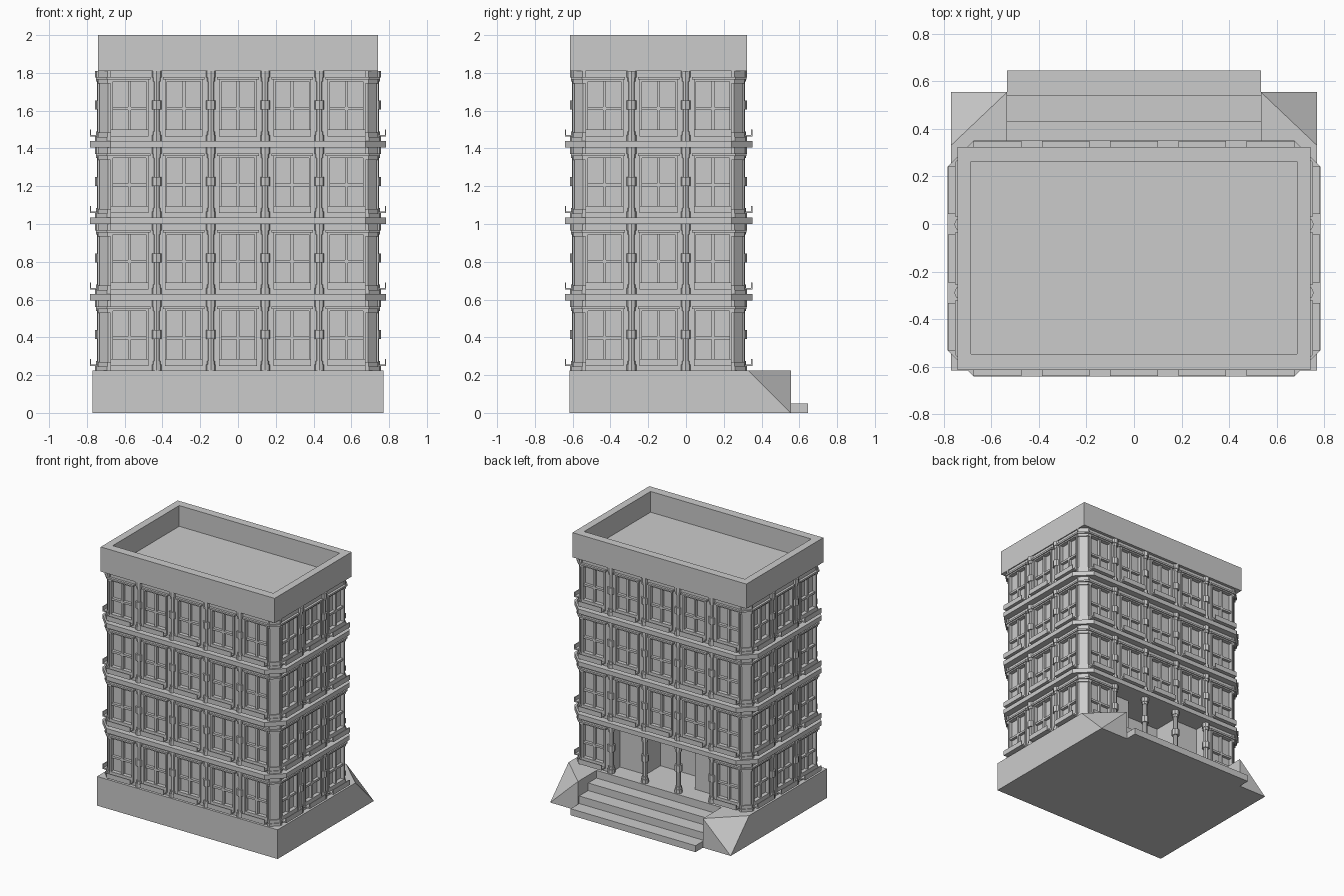
import bpy, bmesh, math
from mathutils import Vector

if "Cube" in bpy.data.objects:
    bpy.data.objects.remove(bpy.data.objects["Cube"])

CY = -0.145                 # centre of the tower in y
HX, HY = 0.754, 0.466       # reference half sizes of the facade
BAY = 0.287
FLOORS = [0.225, 0.63, 1.035, 1.44]
H = 0.37                    # wall height of one storey
parts = {}


def bm_of(name):
    return parts.setdefault(name, bmesh.new())


def prism(name, pts, z0, z1):
    bm = bm_of(name)
    lo = [bm.verts.new((x, y, z0)) for x, y in pts]
    hi = [bm.verts.new((x, y, z1)) for x, y in pts]
    n = len(pts)
    bm.faces.new(lo[::-1])
    bm.faces.new(hi)
    for i in range(n):
        j = (i + 1) % n
        bm.faces.new((lo[i], lo[j], hi[j], hi[i]))


def rect(x0, x1, y0, y1):
    return [(x0, y0), (x1, y0), (x1, y1), (x0, y1)]


def chamfered(hx, hy, c):
    q = [(hx, hy - c), (hx - c, hy)]
    pts = q + [(-x, y) for x, y in q[::-1]]
    pts += [(-x, -y) for x, y in q] + [(x, -y) for x, y in q[::-1]]
    return [(x, y + CY) for x, y in pts]


# Facade sides: outward normal, distance to reference plane, number of bays
SIDES = [((0, -1), HY, 5), ((0, 1), HY, 5), ((1, 0), HX, 3), ((-1, 0), HX, 3)]


def at(side, u, d):
    (nx, ny), dist, _ = side
    return (nx * (dist + d) - ny * u, ny * (dist + d) + nx * u + CY)


def slab(name, side, u0, u1, d0, d1, z0, z1):
    prism(name, [at(side, u0, d0), at(side, u1, d0), at(side, u1, d1), at(side, u0, d1)], z0, z1)


def window(side, u, z):
    b, t, w = z + 0.03, z + 0.327, 0.1
    f = ("window_frames", side)
    for s in (-1, 1):
        a, c = sorted((u + s * w, u + s * (w - 0.012)))
        slab(*f, a, c, -0.045, -0.01, b, t)
    slab(*f, u - w, u + w, -0.045, -0.01, t - 0.012, t)
    slab(*f, u - w, u + w, -0.045, -0.01, b, b + 0.03)
    slab(*f, u - 0.008, u + 0.008, -0.045, -0.018, b, t)
    slab(*f, u - w, u + w, -0.045, -0.018, z + 0.163, z + 0.179)
    # sill tray with raised lip, and lintel
    slab("window_sills", side, u - w, u + w, -0.03, 0.03, z + 0.022, z + 0.032)
    slab("window_sills", side, u - w, u + w, 0.023, 0.03, z + 0.022, z + 0.06)
    slab("window_lintels", side, u - w - 0.01, u + w + 0.01, -0.03, -0.002, z + 0.325, z + 0.338)
    # wall above and below the opening
    slab("wall_panels", side, u - w, u + w, -0.045, -0.02, z, z + 0.03)
    slab("wall_panels", side, u - w, u + w, -0.045, -0.02, z + 0.327, z + H)


def column(side, u, z):
    x, y = at(side, u, -0.026)
    for r, a, b in ((0.018, 0, H), (0.028, 0, 0.03), (0.023, 0.03, 0.05),
                    (0.028, 0.165, 0.215), (0.023, 0.315, 0.335), (0.028, 0.335, H)):
        ring = [(x + r * math.cos(k * math.pi / 4), y + r * math.sin(k * math.pi / 4)) for k in range(8)]
        prism("columns", ring, z + a, z + b)


# Plinth, steps and cut-corner stair blocks
prism("plinth", rect(-0.77, 0.77, -0.617, 0.33), 0, 0.225)
for k, y in enumerate((0.645, 0.54, 0.43)):
    prism("entrance_steps", rect(-0.533, 0.533, 0.3, y), 0, 0.05 + k * 0.058)
for s in (-1, 1):
    bm = bm_of("stair_blocks")
    A, B, C, D, E, F, G = [bm.verts.new((s * x, y, z)) for x, y, z in (
        (0.533, 0.33, 0), (0.77, 0.33, 0), (0.77, 0.555, 0), (0.533, 0.555, 0),
        (0.533, 0.33, 0.225), (0.77, 0.33, 0.225), (0.533, 0.555, 0.225))]
    for f in ((A, B, C, D), (A, B, F, E), (A, D, G, E), (B, C, F), (C, D, G), (E, F, G), (C, F, G)):
        bm.faces.new(f)

# Ground storey core with a stepped entrance recess at the back
cx, cy = HX - 0.04, HY - 0.04
yb, y1, y2 = CY + cy, 0.19, 0.01
base = chamfered(cx, cy, 0.03)
notch = [(0.43, yb), (0.43, y1), (0.21, y1), (0.21, y2),
         (-0.21, y2), (-0.21, y1), (-0.43, y1), (-0.43, yb)]
prism("ground_storey_core", base[:2] + notch + base[2:], 0.22, 0.225 + H)

# Storeys
for i, z in enumerate(FLOORS):
    if i:
        prism("upper_storey_core", base, z - 0.01, z + H)
        prism("floor_ledges", chamfered(HX + 0.03, HY + 0.03, 0.11), z - 0.035, z)
    for side in SIDES:
        n = side[2]
        porch = i == 0 and side[0] == (0, 1)
        for k in range(n):
            if not (porch and 0 < k < n - 1):
                window(side, (k - (n - 1) / 2) * BAY, z)
        for k in range(n - 1):
            u = (k - (n - 2) / 2) * BAY
            column(side, u, z)
            if not porch:
                slab("wall_piers", side, u - 0.044, u + 0.044, -0.045, -0.02, z, z + H)
            elif abs(u) > 0.3:
                a, b = sorted((math.copysign(0.43, u), math.copysign(0.477, u)))
                slab("wall_piers", side, a, b, -0.045, -0.02, z, z + H)
    # chamfered corner posts with feet and caps
    for sx in (-1, 1):
        for sy in (-1, 1):
            for o, a, b in ((-0.02, 0, H), (-0.006, 0, 0.02), (-0.012, 0.02, 0.045),
                            (-0.012, 0.305, 0.325), (-0.002, 0.325, 0.338), (-0.012, 0.338, H)):
                X, Y, c = HX + o, HY + o, 0.047 + (o + 0.02) * 0.6
                poly = [(0.675, 0.387), (X, 0.387), (X, Y - c), (X - c, Y), (0.675, Y)]
                prism("corner_posts", [(sx * x, sy * y + CY) for x, y in poly], z + a, z + b)

# Parapet and roof deck
prism("roof_deck", rect(-0.72, 0.72, -0.59, 0.3), 1.81, 1.84)
bm = bm_of("parapet")
loops = []
for (x, y0, y1), z in (((0.742, -0.613, 0.324), 1.81), ((0.742, -0.613, 0.324), 2.0),
                       ((0.685, -0.547, 0.262), 2.0), ((0.685, -0.547, 0.262), 1.81)):
    loops.append([bm.verts.new((*p, z)) for p in rect(-x, x, y0, y1)])
for i in range(4):
    p, q = loops[i], loops[(i + 1) % 4]
    for j in range(4):
        k = (j + 1) % 4
        bm.faces.new((p[j], p[k], q[k], q[j]))

# Turn every part into an object
for name, bm in parts.items():
    bmesh.ops.recalc_face_normals(bm, faces=bm.faces[:])
    me = bpy.data.meshes.new(name)
    bm.to_mesh(me)
    bm.free()
    bpy.context.collection.objects.link(bpy.data.objects.new(name, me))
